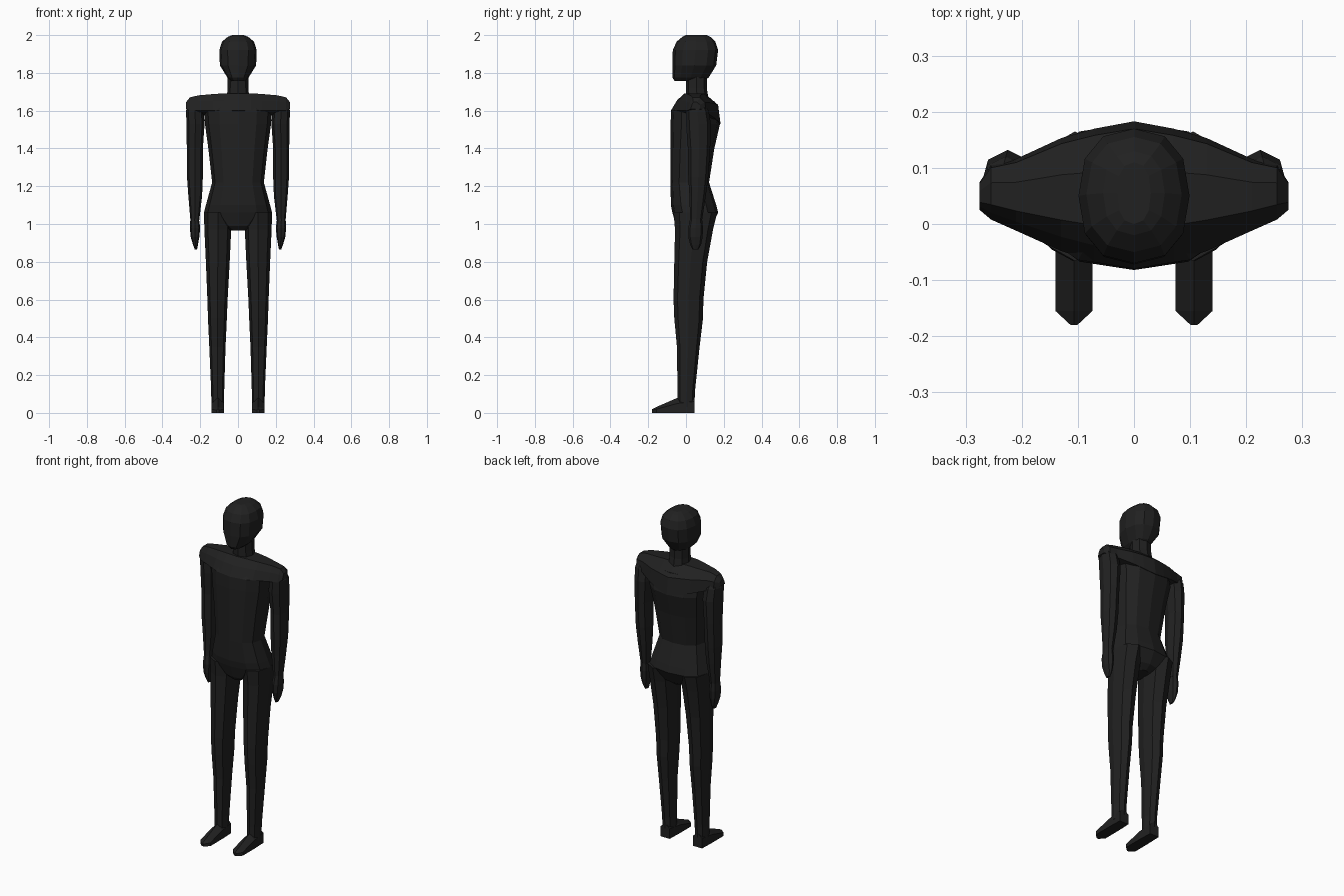
import bpy, bmesh, math

black = bpy.data.materials.new("matte black")
black.diffuse_color = (0.015, 0.015, 0.015, 1)


def loft(name, rings):
    """Skin a closed solid through rings of equal point count."""
    bm = bmesh.new()
    loops = [[bm.verts.new(p) for p in r] for r in rings]
    n = len(loops[0])
    for a, b in zip(loops, loops[1:]):
        for i in range(n):
            j = (i + 1) % n
            bm.faces.new((a[i], a[j], b[j], b[i]))
    bm.faces.new(loops[0][::-1])
    bm.faces.new(loops[-1])
    bmesh.ops.recalc_face_normals(bm, faces=bm.faces)
    me = bpy.data.meshes.new(name)
    bm.to_mesh(me)
    bm.free()
    me.materials.append(black)
    ob = bpy.data.objects.new(name, me)
    bpy.context.collection.objects.link(ob)
    return ob


def oval(z, x0, x1, y0, y1, n=8, p=0.9, s=1):
    """Horizontal ring filling the given bounds; p < 1 makes it boxier."""
    pts = []
    for i in range(n):
        a = 2 * math.pi * i / n
        c, d = math.cos(a), math.sin(a)
        u = math.copysign(abs(c) ** p, c)
        v = math.copysign(abs(d) ** p, d)
        pts.append((s * ((x0 + x1) / 2 + u * (x1 - x0) / 2),
                    (y0 + y1) / 2 + v * (y1 - y0) / 2, z))
    return pts


def body(name, rows, n=12, p=0.85):
    return loft(name, [oval(z, -w, w, y0, y1, n, p) for z, w, y0, y1 in rows])


# head: flat face, rounded skull
body("head", [(1.757, .035, -.06, .09), (1.775, .056, -.072, .12),
              (1.84, .096, -.072, .16), (1.92, .099, -.07, .17),
              (1.965, .085, -.05, .155), (1.99, .055, -.02, .13),
              (2.0, .03, .0, .11)])
body("neck", [(1.66, .06, .0, .12), (1.72, .055, .0, .11), (1.79, .055, .0, .11)], n=8)

# torso down to the crotch
body("torso", [(.965, .04, -.03, .10), (.99, .09, -.052, .135),
               (1.06, .18, -.072, .17), (1.10, .17, -.08, .16),
               (1.22, .137, -.082, .122), (1.40, .157, -.082, .15),
               (1.53, .175, -.082, .18), (1.60, .18, -.078, .165),
               (1.65, .14, -.04, .15)])


# shoulder yoke: sections across the body
def section(x, y0, y1, zf, zb, zt):
    m = (y0 + y1) / 2
    w = (y1 - y0) / 2
    return [(x, y0, zf), (x, y0 + w * .25, zf + (zt - zf) * .6), (x, m - w * .45, zt),
            (x, m + w * .35, zt), (x, y1 - w * .1, zb + (zt - zb) * .62), (x, y1, zb),
            (x, m, min(zf, zb))]


half = [(0, -.08, .183, 1.60, 1.53, 1.692), (.07, -.068, .17, 1.60, 1.545, 1.692),
        (.13, -.048, .153, 1.60, 1.56, 1.688), (.21, -.012, .116, 1.60, 1.585, 1.681),
        (.255, .008, .105, 1.60, 1.60, 1.67), (.275, .025, .075, 1.61, 1.61, 1.645)]
loft("shoulder_yoke", [section(-h[0], *h[1:]) for h in half[:0:-1]]
     + [section(*h) for h in half])

arm = [(1.63, .20, .268, .02, .10), (1.60, .182, .275, .0, .12),
       (1.53, .177, .273, .0, .132), (1.40, .186, .271, .01, .128),
       (1.25, .186, .27, .012, .118), (1.15, .19, .263, .018, .105),
       (1.02, .205, .252, .022, .085)]
hand = [(1.03, .207, .252, .022, .085), (.98, .20, .255, .012, .09),
        (.93, .205, .25, .012, .088), (.89, .212, .238, .022, .08),
        (.865, .217, .229, .035, .065)]
leg = [(1.06, .03, .18, -.066, .165), (.97, .036, .178, -.058, .143),
       (.80, .044, .17, -.062, .112), (.60, .055, .162, -.066, .092),
       (.50, .059, .159, -.062, .09), (.35, .066, .152, -.048, .072),
       (.12, .073, .142, -.045, .048), (.03, .074, .141, -.045, .044)]
# foot sections: y, half width, side height, ridge height
foot = [(.044, .03, .06, .085), (-.045, .033, .05, .08),
        (-.155, .033, .02, .032), (-.18, .006, .014, .02)]

for s, side in ((-1, "left"), (1, "right")):
    for name, rows in (("arm", arm), ("hand", hand), ("leg", leg)):
        loft(f"{side}_{name}", [oval(*r, s=s) for r in rows])
    loft(f"{side}_foot", [[(s * (.107 + dx), y, z) for dx, z in
                           ((-w, 0), (w, 0), (w, h), (0, t), (-w, h))]
                          for y, w, h, t in foot])
